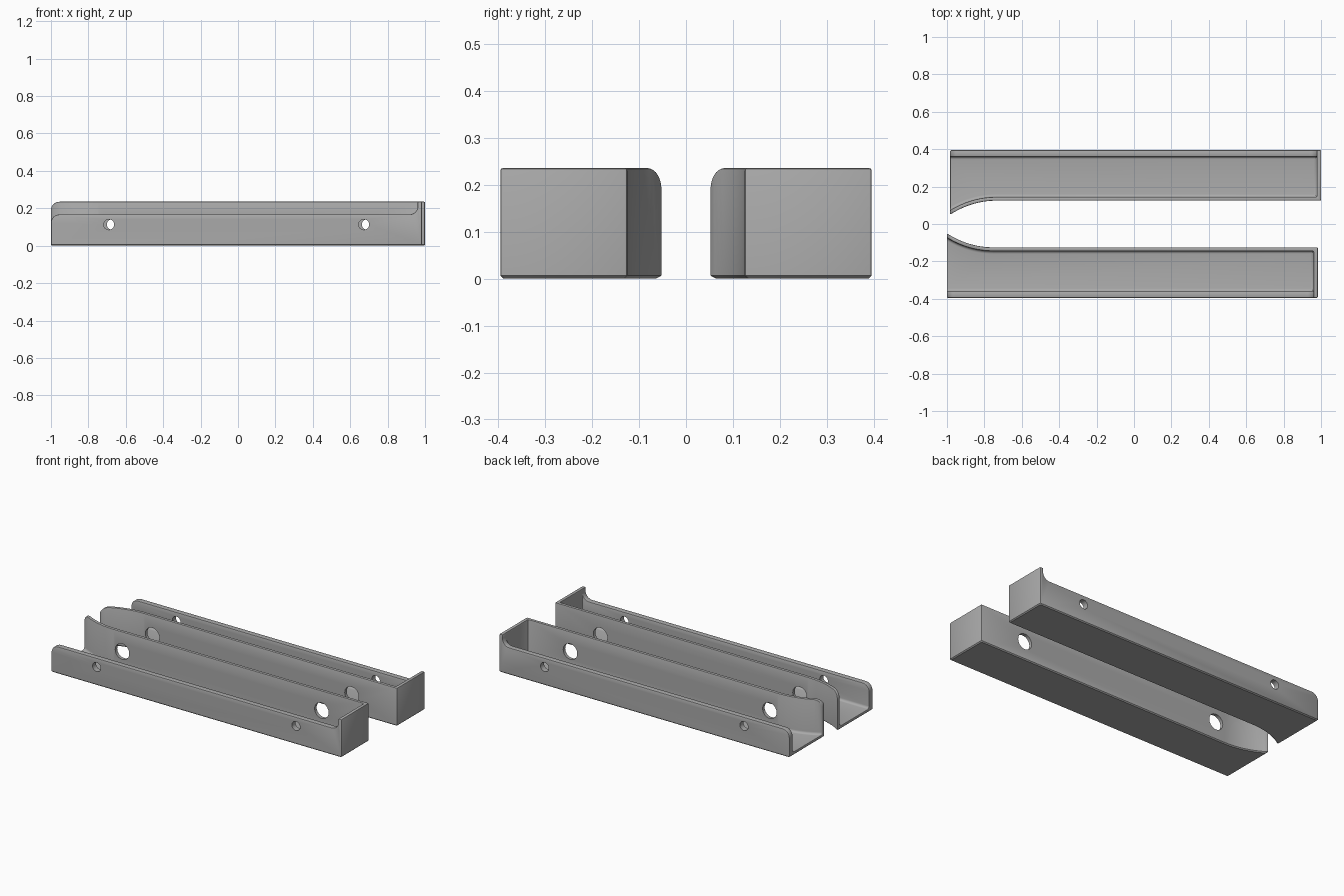
import bpy, bmesh, math

if "Cube" in bpy.data.objects:
    bpy.data.objects.remove(bpy.data.objects["Cube"])

L, H, LOW, FLOOR = 1.983, 0.235, 0.167, 0.02       # length, tall wall, low wall, floor
Y_IN, Y_OUT, FLARE_X, R = 0.125, 0.395, 0.25, 0.454

grey = bpy.data.materials.new("grey")
grey.diffuse_color = (0.40, 0.40, 0.40, 1)
grey.use_nodes = True
grey.node_tree.nodes["Principled BSDF"].inputs["Base Color"].default_value = grey.diffuse_color


def prism(name, pts, to3d, lo, hi, bevel=0.0, segments=1):
    """Extrude a 2D outline from lo to hi, optionally bevelling the lo end."""
    bm = bmesh.new()
    a = [bm.verts.new(to3d(p, lo)) for p in pts]
    b = [bm.verts.new(to3d(p, hi)) for p in pts]
    base = bm.faces.new(a)
    bm.faces.new(b[::-1])
    n = len(pts)
    for i in range(n):
        bm.faces.new((a[i], b[i], b[(i + 1) % n], a[(i + 1) % n]))
    bmesh.ops.recalc_face_normals(bm, faces=bm.faces)
    if bevel:
        bmesh.ops.bevel(bm, geom=list(base.edges), offset=bevel, segments=segments,
                        profile=0.5, affect='EDGES')
    me = bpy.data.meshes.new(name)
    bm.to_mesh(me)
    bm.free()
    ob = bpy.data.objects.new(name, me)
    bpy.context.collection.objects.link(ob)
    me.materials.append(grey)
    return ob


def apply(ob, mod):
    bpy.context.view_layer.objects.active = ob
    bpy.ops.object.modifier_apply(modifier=mod.name)


def cut(ob, cutter):
    m = ob.modifiers.new("cut", 'BOOLEAN')
    m.operation, m.solver, m.object = 'DIFFERENCE', 'EXACT', cutter
    apply(ob, m)
    bpy.data.objects.remove(cutter)


def arc(cx, cz, r, a0, a1, n=8):
    return [(cx + r * math.cos(math.radians(a0 + (a1 - a0) * i / n)),
             cz + r * math.sin(math.radians(a0 + (a1 - a0) * i / n))) for i in range(n + 1)]


def plan(start, end, thick, y_out):
    """Plan outline whose inner side flares along an arc at the open end."""
    r = R + thick
    pts = []
    for i in range(15):
        x = start + (FLARE_X - start) * i / 14
        pts.append((x, Y_IN - R + math.sqrt(r * r - (FLARE_X - x) ** 2)))
    return pts + [(end, Y_IN + thick), (end, y_out), (start, y_out)]


def rail(name, x0, s):
    flat = lambda p, z: (x0 + p[0], s * p[1], z)
    side = lambda p, y: (x0 + p[0], s * y, p[1])
    xe = L - 0.022
    # solid block, then the open-ended cavity with a filleted floor
    ob = prism(name, plan(0, L, 0, Y_OUT), flat, 0, H, 0.006)
    cut(ob, prism("cavity", plan(-0.05, xe, 0.02, Y_OUT - 0.035), flat, FLOOR, 0.4, 0.015, 4))
    # low outer wall, sweeping up into the end wall
    r = 0.045
    low = [(-0.1, LOW - r)] + arc(r, LOW - r, r, 180, 90) + \
        arc(xe - r, LOW + r, r, 270, 360) + [(xe, 0.4), (-0.1, 0.4)]
    cut(ob, prism("low_cut", low, side, 0.3, 0.5))
    # rounded corner of the tall flared wall
    tall = [(-0.1, H - r)] + arc(r, H - r, r, 180, 90) + [(r, 0.4), (-0.1, 0.4)]
    cut(ob, prism("corner_cut", tall, side, -0.05, 0.3))
    # softened rims
    m = ob.modifiers.new("rim", 'BEVEL')
    m.width, m.segments, m.limit_method = 0.005, 2, 'ANGLE'
    m.angle_limit, m.use_clamp_overlap = math.radians(50), False
    apply(ob, m)
    # screw holes in the outer wall, larger access holes in the inner wall
    for hx in (0.31, 1.673):
        for rad, y0, y1 in ((0.028, 0.3, 0.5), (0.048, 0.05, 0.25)):
            cut(ob, prism("hole", arc(hx, 0.113, rad, 0, 360, 32)[:-1], side, y0, y1))
    bpy.ops.object.select_all(action='DESELECT')
    ob.select_set(True)
    bpy.context.view_layer.objects.active = ob
    bpy.ops.object.shade_smooth_by_angle(angle=math.radians(30))


rail("front_rail", -1.0, -1)
rail("back_rail", 1.0 - L, 1)
